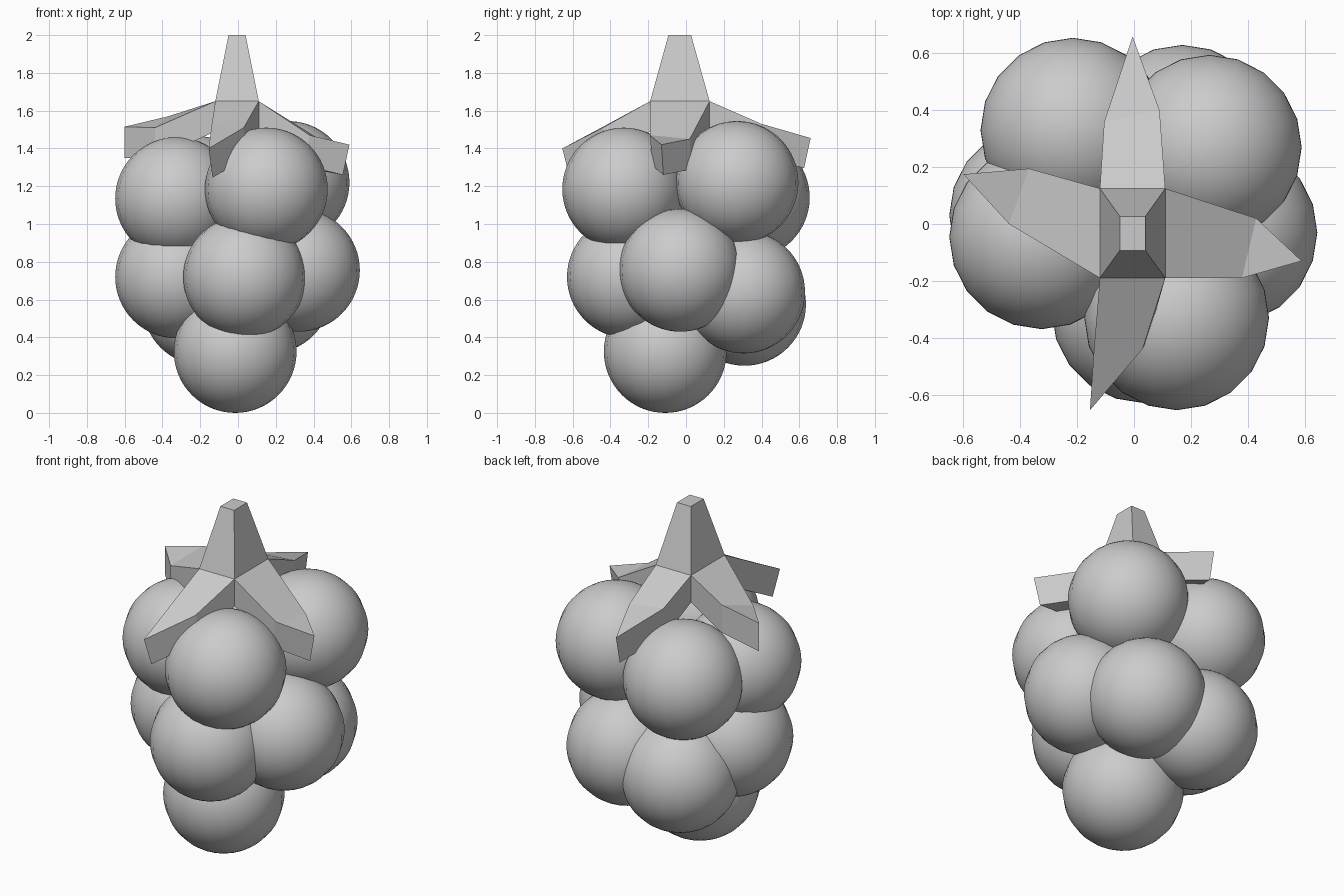
import bpy, bmesh
from mathutils import Vector

if "Cube" in bpy.data.objects:
    bpy.data.objects.remove(bpy.data.objects["Cube"])


def finish(bm, name):
    bmesh.ops.recalc_face_normals(bm, faces=bm.faces[:])
    mesh = bpy.data.meshes.new(name)
    bm.to_mesh(mesh)
    bm.free()
    obj = bpy.data.objects.new(name, mesh)
    bpy.context.collection.objects.link(obj)
    return obj


# Berries: ten equal smooth spheres in a loose cluster
R = 0.325
BERRIES = [
    (-0.015, -0.11, 0.325),
    (0.035, -0.305, 0.72), (-0.325, 0.03, 0.72), (0.32, -0.03, 0.755),
    (0.17, 0.305, 0.64), (-0.18, 0.31, 0.575),
    (0.15, -0.33, 1.185), (-0.325, -0.045, 1.135),
    (0.265, 0.27, 1.22), (-0.215, 0.33, 1.14),
]
for i, pos in enumerate(BERRIES):
    bm = bmesh.new()
    bmesh.ops.create_uvsphere(bm, u_segments=20, v_segments=32, radius=R)
    bmesh.ops.translate(bm, verts=bm.verts[:], vec=pos)
    for f in bm.faces:
        f.smooth = True
    finish(bm, f"berry_{i + 1}")

# Stem: tapered square column on a short block
X0, X1, Y0, Y1, ZT = -0.12, 0.11, -0.19, 0.125, 1.65
bm = bmesh.new()
rings = []
for x0, x1, y0, y1, z in [(X0, X1, Y0, Y1, 1.49), (X0, X1, Y0, Y1, ZT),
                          (-0.05, 0.04, -0.093, 0.027, 2.0)]:
    rings.append([bm.verts.new(p) for p in
                  [(x0, y0, z), (x1, y0, z), (x1, y1, z), (x0, y1, z)]])
for a, b in zip(rings, rings[1:]):
    for k in range(4):
        n = (k + 1) % 4
        bm.faces.new((a[k], a[n], b[n], b[k]))
bm.faces.new(rings[0])
bm.faces.new(rings[-1])
finish(bm, "stem")


# Leaves: base edge, side bend, tip, side bend; dropped to give thickness
def leaf(name, outline, drop):
    bm = bmesh.new()
    pts = [Vector(p) for p in outline]
    top = [bm.verts.new(p) for p in pts]
    low = [bm.verts.new(p + (Vector((0, 0, -0.16)) if i in (0, 4) else Vector(drop)))
           for i, p in enumerate(pts)]
    for ring in (top, low):
        bm.faces.new((ring[0], ring[1], ring[3], ring[4]))
        bm.faces.new((ring[1], ring[2], ring[3]))
    for k in range(5):
        n = (k + 1) % 5
        bm.faces.new((top[k], top[n], low[n], low[k]))
    finish(bm, name)


leaf("leaf_front", [(X1, Y0, ZT), (0.03, -0.44, 1.51), (-0.155, -0.655, 1.40),
                    (-0.14, -0.43, 1.52), (X0, Y0, ZT)], (0.02, 0.04, -0.155))
leaf("leaf_right", [(X1, Y1, ZT), (0.43, 0.02, 1.45), (0.59, -0.13, 1.42),
                    (0.38, -0.19, 1.47), (X1, Y0, ZT)], (-0.035, 0.01, -0.16))
leaf("leaf_back", [(X0, Y1, ZT), (-0.105, 0.36, 1.54), (-0.005, 0.66, 1.455),
                   (0.09, 0.40, 1.53), (X1, Y1, ZT)], (0, -0.035, -0.16))
leaf("leaf_left", [(X0, Y0, ZT), (-0.44, 0.0, 1.51), (-0.60, 0.175, 1.515),
                   (-0.37, 0.195, 1.57), (X0, Y1, ZT)], (0, 0, -0.165))
